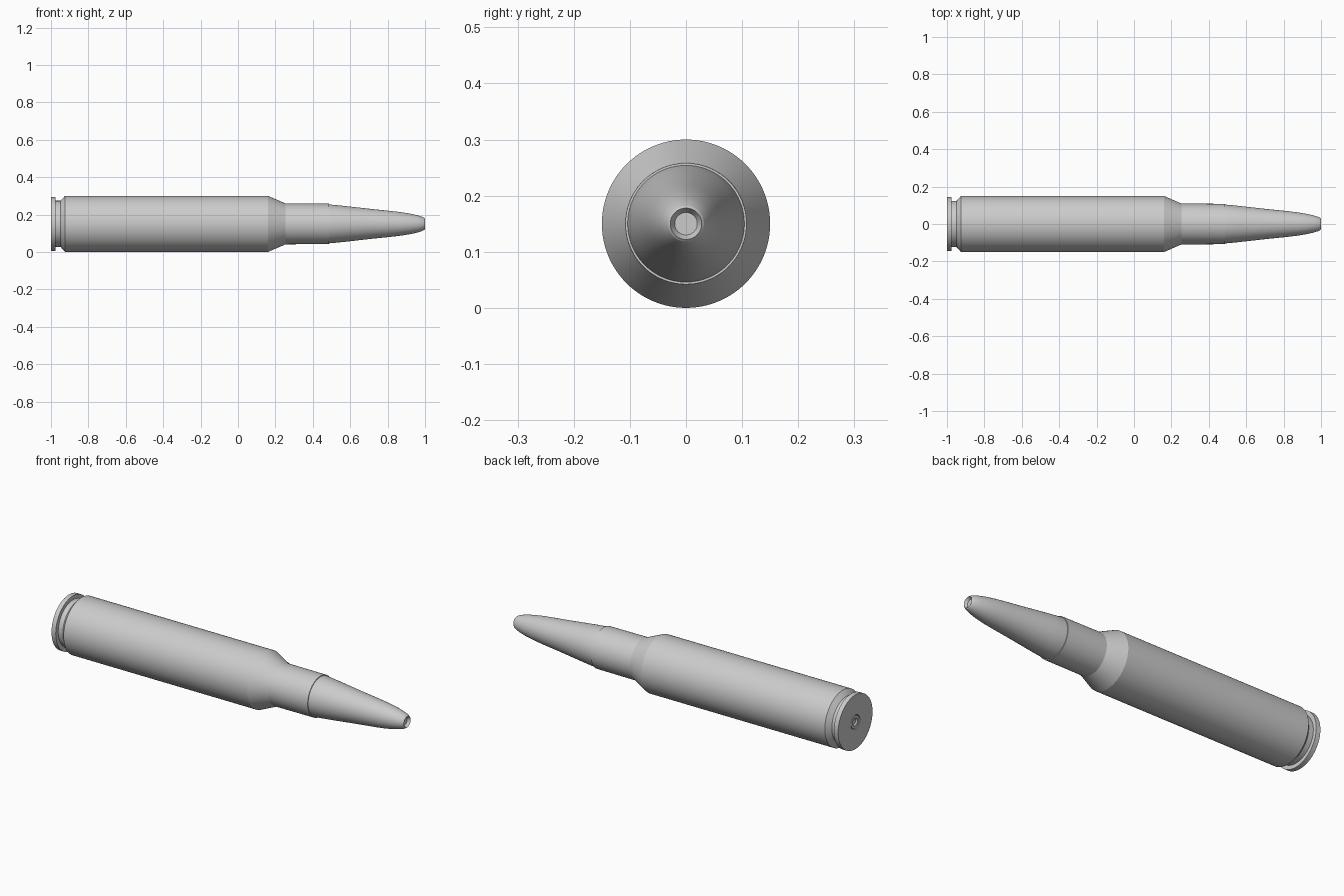
import bpy
import math
from mathutils import Matrix

if "Cube" in bpy.data.objects:
    bpy.data.objects.remove(bpy.data.objects["Cube"], do_unlink=True)

SEGMENTS = 96
AXIS_Z = 0.15

metal = bpy.data.materials.new("light_grey_metal")
metal.use_nodes = True
GREY = (0.6, 0.6, 0.6, 1)
metal.diffuse_color = GREY
metal.node_tree.nodes["Principled BSDF"].inputs["Base Color"].default_value = GREY


def lathe(name, profile):
    """Turn (x, radius) points, listed back to front, about the long axis."""
    verts, faces = [], []
    for x, r in profile:
        for i in range(SEGMENTS):
            a = math.tau * i / SEGMENTS
            verts.append((x, r * math.cos(a), r * math.sin(a)))
    for k in range(len(profile) - 1):
        for i in range(SEGMENTS):
            j = (i + 1) % SEGMENTS
            a, b = k * SEGMENTS, (k + 1) * SEGMENTS
            faces.append((a + i, a + j, b + j, b + i))
    faces.append(tuple(reversed(range(SEGMENTS))))
    last = (len(profile) - 1) * SEGMENTS
    faces.append(tuple(range(last, last + SEGMENTS)))
    mesh = bpy.data.meshes.new(name)
    mesh.from_pydata(verts, [], faces)
    mesh.transform(Matrix.Translation((0, 0, AXIS_Z)))
    mesh.materials.append(metal)
    obj = bpy.data.objects.new(name, mesh)
    bpy.context.collection.objects.link(obj)
    bpy.ops.object.select_all(action="DESELECT")
    obj.select_set(True)
    bpy.context.view_layer.objects.active = obj
    bpy.ops.object.shade_smooth_by_angle(angle=math.radians(12))
    return obj


# Case: primer recess, rim, extractor groove, body, shoulder, neck and mouth
lathe("case", [
    (-0.99, 0.036), (-1.0, 0.038), (-1.0, 0.145), (-0.975, 0.145),
    (-0.975, 0.124), (-0.948, 0.124), (-0.925, 0.15), (0.16, 0.15),
    (0.255, 0.109), (0.487, 0.108), (0.487, 0.1),
])

# Primer: flat disc with a small dimple
lathe("primer", [
    (-0.992, 0.014), (-0.999, 0.02), (-0.999, 0.034), (-0.985, 0.034),
])

# Tip: tapering curve ending in a shallow hollow nose
lathe("tip", [
    (0.45, 0.104), (0.487, 0.104), (0.56, 0.097), (0.64, 0.088),
    (0.72, 0.079), (0.8, 0.071), (0.87, 0.063), (0.92, 0.055),
    (0.96, 0.046), (0.985, 0.038), (0.996, 0.032), (1.0, 0.028),
    (0.985, 0.02),
])
